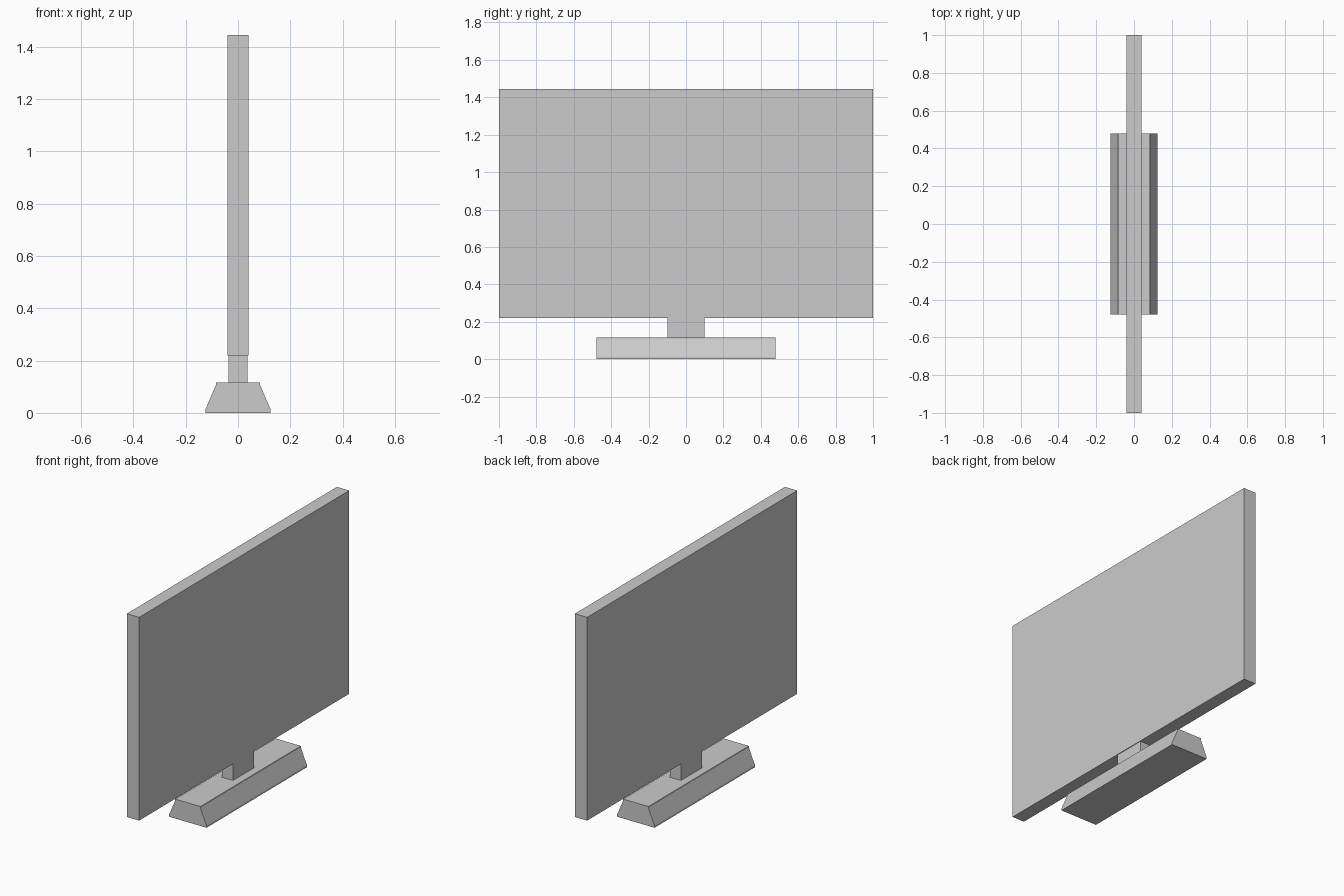
import bpy
import bmesh

cube = bpy.data.objects.get("Cube")
if cube:
    bpy.data.objects.remove(cube, do_unlink=True)

# Single plain grey material
GREY = (0.6, 0.6, 0.6, 1.0)
grey = bpy.data.materials.new("light grey")
grey.use_nodes = True
grey.diffuse_color = GREY
grey.node_tree.nodes["Principled BSDF"].inputs["Base Color"].default_value = GREY


def prism(name, half_profile, half_depth):
    """Mirror a half profile (x, z) across x = 0 and extrude it along y."""
    outline = half_profile + [(-x, z) for x, z in reversed(half_profile)]
    bm = bmesh.new()
    face = bm.faces.new([bm.verts.new((x, -half_depth, z)) for x, z in outline])
    grown = bmesh.ops.extrude_face_region(bm, geom=[face], use_keep_orig=True)
    verts = [v for v in grown["geom"] if isinstance(v, bmesh.types.BMVert)]
    bmesh.ops.translate(bm, verts=verts, vec=(0, 2 * half_depth, 0))
    bmesh.ops.recalc_face_normals(bm, faces=bm.faces)
    mesh = bpy.data.meshes.new(name)
    bm.to_mesh(mesh)
    bm.free()
    mesh.materials.append(grey)
    obj = bpy.data.objects.new(name, mesh)
    bpy.context.collection.objects.link(obj)
    return obj


def box(name, half_width, half_depth, bottom, top):
    return prism(name, [(half_width, bottom), (half_width, top)], half_depth)


# Flat display panel
box("screen_panel", 0.041, 1.0, 0.22, 1.445)

# Short neck between base and panel
box("stand_neck", 0.037, 0.1, 0.117, 0.22)

# Tapered base with narrow upright lips at the bottom and top
prism("stand_base", [(0.125, 0), (0.125, 0.012), (0.084, 0.108), (0.084, 0.117)], 0.478)
